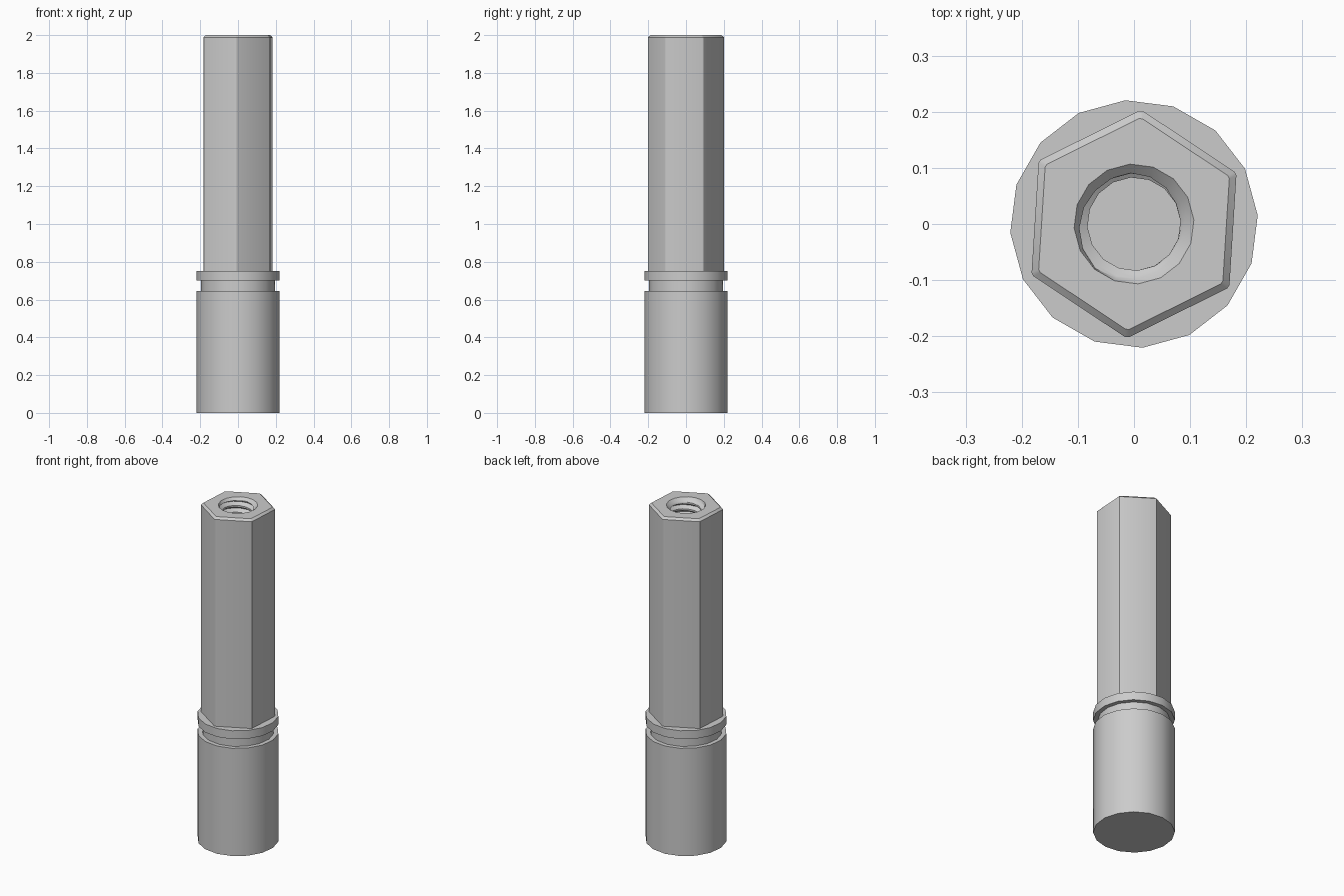
import bpy, bmesh
from math import pi, cos, sin, ceil, radians

if "Cube" in bpy.data.objects:
    bpy.data.objects.remove(bpy.data.objects["Cube"])

SIDES = 16
OFFSET = radians(4)


def polar(r, a, z):
    return (r * cos(a), r * sin(a), z)


def bridge(bm, a, b):
    n = len(a)
    for i in range(n):
        bm.faces.new((a[i], a[(i + 1) % n], b[(i + 1) % n], b[i]))


def finish(bm, name):
    mesh = bpy.data.meshes.new(name)
    bm.to_mesh(mesh)
    bm.free()
    obj = bpy.data.objects.new(name, mesh)
    bpy.context.collection.objects.link(obj)
    bpy.ops.object.select_all(action='DESELECT')
    obj.select_set(True)
    bpy.context.view_layer.objects.active = obj
    bpy.ops.object.shade_smooth_by_angle(angle=radians(30))
    return obj


# Round base with a groove under the collar
bm = bmesh.new()
profile = [(0.221, 0), (0.221, 0.645), (0.196, 0.645),
           (0.196, 0.70), (0.221, 0.70), (0.221, 0.75)]
rings = [[bm.verts.new(polar(r, OFFSET + i * 2 * pi / SIDES, z)) for i in range(SIDES)]
         for r, z in profile]
for lo, hi in zip(rings, rings[1:]):
    bridge(bm, lo, hi)
bm.faces.new(rings[0])
bm.faces.new(rings[-1])
bmesh.ops.recalc_face_normals(bm, faces=bm.faces)
finish(bm, "grooved_base")

# Hexagonal shaft: slightly eased corners and a chamfered top
bm = bmesh.new()


def hex_ring(radius, z):
    return [bm.verts.new(polar(radius, radians(26.4 + 60 * i + d), z))
            for i in range(6) for d in (-1, 1)]


hex_rings = [hex_ring(0.202, 0.75), hex_ring(0.202, 1.988), hex_ring(0.188, 2.0)]
for lo, hi in zip(hex_rings, hex_rings[1:]):
    bridge(bm, lo, hi)
bottom = bm.faces.new(hex_rings[0])

# Threaded hole: helical rows trimmed flat at the floor and the mouth
MINOR, MAJOR, PITCH, ROWS = 0.083, 0.105, 0.04, 8
FLOOR, MOUTH = 1.5, 1.985
cache = {}


def thread_vert(i, k):
    z = FLOOR + PITCH * (k / ROWS + i / SIDES)
    z = min(max(z, FLOOR), MOUTH)
    key = (i % SIDES, round(z, 5))
    if key not in cache:
        phase = ((z - FLOOR) / PITCH - i / SIDES) % 1.0
        depth = max(0.0, (0.75 - abs(2 * phase - 1)) / 0.75)
        r = max(MINOR + (MAJOR - MINOR) * depth, 0.106 - (2.0 - z))
        cache[key] = bm.verts.new(polar(r, OFFSET + i * 2 * pi / SIDES, z))
    return cache[key]


for i in range(SIDES):
    for k in range(-ROWS, ceil((MOUTH - FLOOR) / PITCH * ROWS) + 1):
        quad = [thread_vert(i, k), thread_vert(i + 1, k),
                thread_vert(i + 1, k + 1), thread_vert(i, k + 1)]
        quad = list(dict.fromkeys(quad))
        if len(quad) > 2:
            bm.faces.new(quad)

# Hole floor, countersink and flat top
bm.faces.new([cache[(i, FLOOR)] for i in range(SIDES)])
rim = [bm.verts.new(polar(0.107, OFFSET + i * 2 * pi / SIDES, 2.0)) for i in range(SIDES)]
bridge(bm, [cache[(i, MOUTH)] for i in range(SIDES)], rim)
edges = [bm.edges.get((loop[i - 1], loop[i]))
         for loop in (rim, hex_rings[-1]) for i in range(len(loop))]
bmesh.ops.triangle_fill(bm, edges=edges, use_beauty=True, normal=(0, 0, 1))
bmesh.ops.recalc_face_normals(bm, faces=bm.faces)
bmesh.ops.delete(bm, geom=[bottom], context='FACES_ONLY')
finish(bm, "threaded_hex_shaft")
